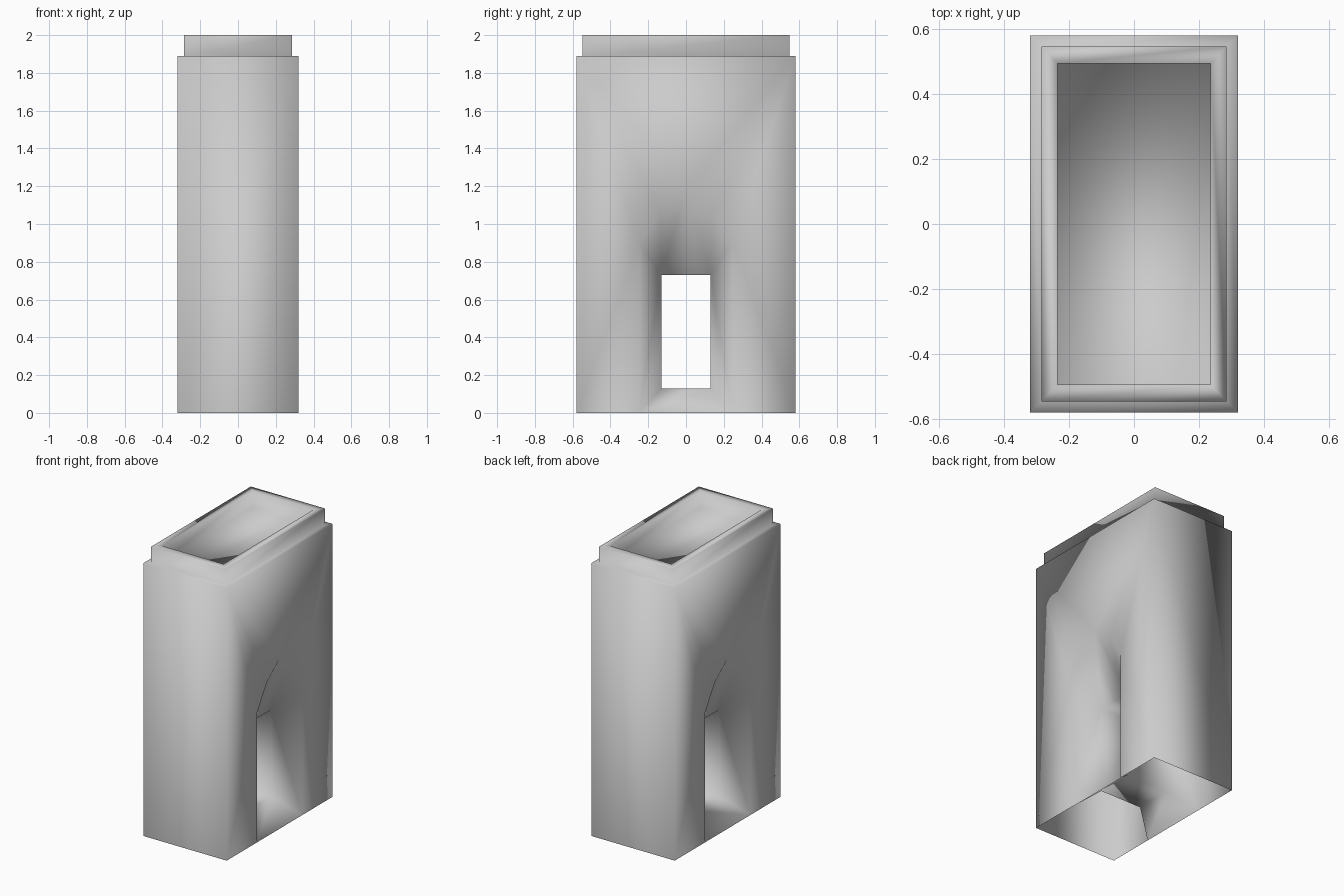
import bpy
import bmesh

cube = bpy.data.objects.get("Cube")
if cube:
    bpy.data.objects.remove(cube)

# Plain stone colour
stone = bpy.data.materials.new("light_grey_stone")
stone.use_nodes = True
colour = (0.6, 0.6, 0.6, 1)
stone.diffuse_color = colour
stone.node_tree.nodes["Principled BSDF"].inputs["Base Color"].default_value = colour

HALF_X, HALF_Y, SHOULDER, TOP = 0.32, 0.58, 1.89, 2.0
DOOR_X = 0.16

bm = bmesh.new()


def face(points):
    return bm.faces.new([bm.verts.new(p) for p in points])


def rectangle(x, y, z):
    return [(-x, -y, z), (x, -y, z), (x, y, z), (-x, y, z)]


def bridge(a, b):
    for i in range(len(a)):
        j = (i + 1) % len(a)
        face([a[i], a[j], b[j], b[i]])


# Stepped top: ledge, raised rim and sunken floor
rings = [rectangle(HALF_X, HALF_Y, SHOULDER),
         rectangle(0.285, 0.547, SHOULDER),
         rectangle(0.285, 0.547, TOP),
         rectangle(0.235, 0.494, TOP),
         rectangle(0.235, 0.494, SHOULDER)]
for lower, upper in zip(rings, rings[1:]):
    bridge(lower, upper)
face(rings[-1])

# Narrow front and back walls, open underneath
for y in (-HALF_Y, HALF_Y):
    face([(-HALF_X, y, 0), (HALF_X, y, 0),
          (HALF_X, y, SHOULDER), (-HALF_X, y, SHOULDER)])

# Wide walls with a pointed arch that funnels down to a small doorway
half_arch = [(0.247, 0), (0.247, 0.9), (0.14, 1.07)]
apex = (0, 1.18)
door = [(0.13, 0.13), (0.13, 0.73)]
for side in (-1, 1):
    def outer(p, m):
        return (side * HALF_X, m * p[0], p[1])

    def inner(p, m):
        return (side * DOOR_X, m * p[0], p[1])

    for m in (-1, 1):
        jamb = [outer(p, m) for p in half_arch + [apex]]
        low, high = [inner(p, m) for p in door]
        foot = outer((HALF_Y, 0), m)
        corner = outer((HALF_Y, SHOULDER), m)
        # Wall fan around the arch
        face([foot, jamb[0], jamb[1]])
        face([foot, jamb[1], corner])
        for a, b in zip(jamb[1:], jamb[2:]):
            face([corner, a, b])
            face([high, a, b])
        # Splayed jamb
        face([jamb[0], jamb[1], high, low])
    # Wall above the arch, funnel roof and sloping sill
    face([outer((HALF_Y, SHOULDER), -1), outer((HALF_Y, SHOULDER), 1), outer(apex, 1)])
    face([outer(apex, 1), inner(door[1], 1), inner(door[1], -1)])
    face([outer(half_arch[0], -1), outer(half_arch[0], 1),
          inner(door[0], 1), inner(door[0], -1)])

# Straight passage between the two doorways
opening = [(-0.13, 0.13), (0.13, 0.13), (0.13, 0.73), (-0.13, 0.73)]
bridge([(-DOOR_X, y, z) for y, z in opening], [(DOOR_X, y, z) for y, z in opening])

# Weld into one shell with outward normals
bmesh.ops.remove_doubles(bm, verts=bm.verts, dist=0.0005)
bmesh.ops.recalc_face_normals(bm, faces=bm.faces)
bm.normal_update()
highest = max(bm.faces, key=lambda f: f.calc_center_median().z)
if highest.normal.z < 0:
    bmesh.ops.reverse_faces(bm, faces=bm.faces)
for f in bm.faces:
    f.smooth = True

mesh = bpy.data.meshes.new("arched_tower")
bm.to_mesh(mesh)
bm.free()
mesh.materials.append(stone)
tower = bpy.data.objects.new("arched_tower", mesh)
bpy.context.collection.objects.link(tower)
